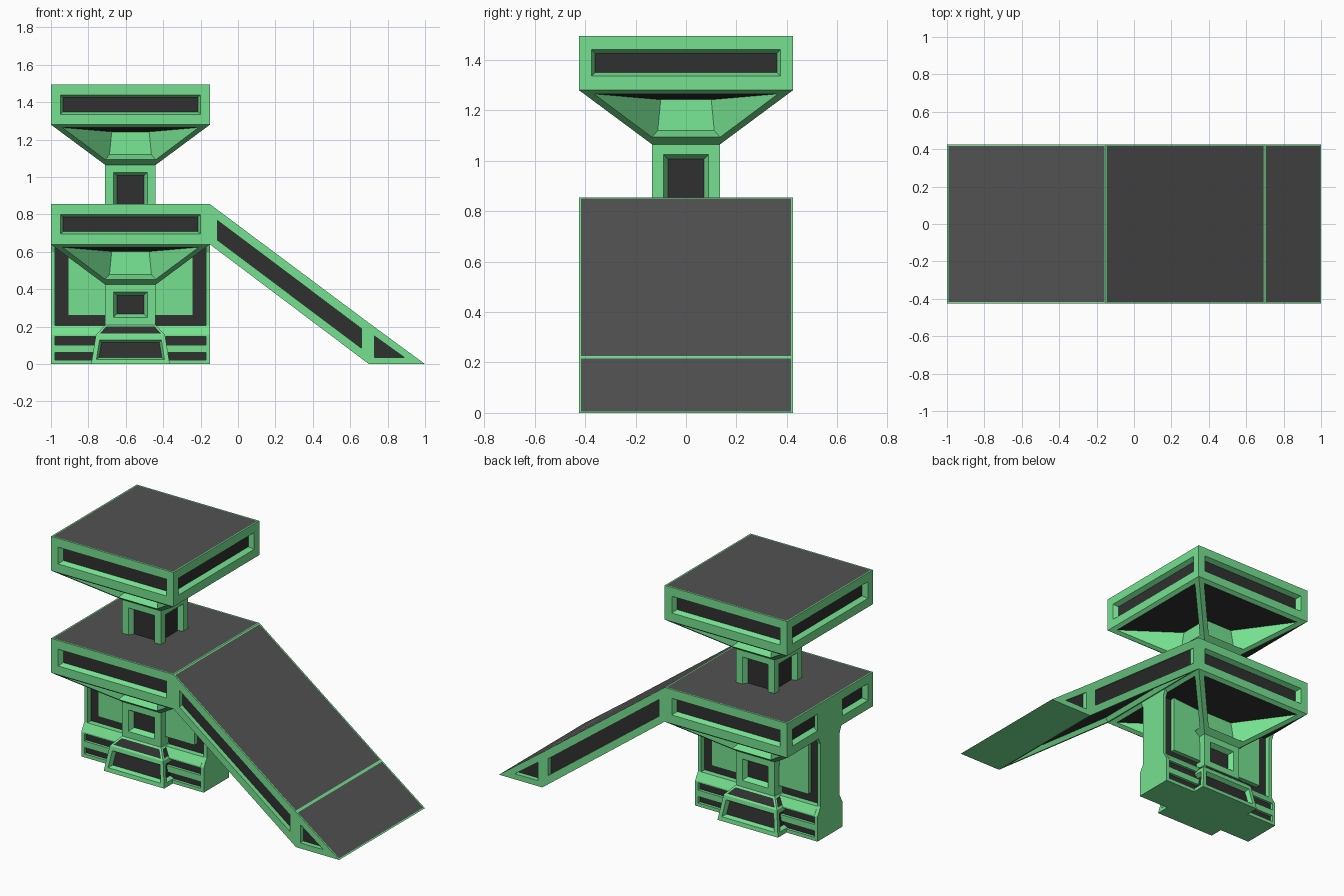
import bpy, bmesh
from math import pi
from mathutils import Vector, Matrix

if "Cube" in bpy.data.objects:
    bpy.data.objects.remove(bpy.data.objects["Cube"])

CX = -0.575          # tower axis
HALF = 0.425         # half width of the decks
GREEN, DARK, LID = 0, 1, 2


def material(name, color):
    m = bpy.data.materials.new(name)
    m.diffuse_color = (*color, 1)
    m.use_nodes = True
    m.node_tree.nodes["Principled BSDF"].inputs["Base Color"].default_value = m.diffuse_color
    return m


MATS = [material("green_frame", (0.18, 0.75, 0.28)),
        material("dark_panel", (0.03, 0.03, 0.03)),
        material("grey_lid", (0.085, 0.085, 0.085))]


def face(bm, pts, mat):
    f = bm.faces.new([bm.verts.new(p) for p in pts])
    f.material_index = mat


def panel(bm, rings, fill, walls=None):
    """Bridge nested rings of points and fill the last one."""
    for r, (a, b) in enumerate(zip(rings, rings[1:])):
        for i in range(len(a)):
            j = (i + 1) % len(a)
            mat = walls[i] if walls and r == 1 else GREEN
            face(bm, [a[i], a[j], b[j], b[i]], mat)
    face(bm, rings[-1], fill)


def inset(ring, t):
    n = len(ring)
    return [p + t * ((ring[i - 1] - p).normalized() + (ring[(i + 1) % n] - p).normalized())
            for i, p in enumerate(ring)]


def lid(bm, pts):
    ring = [Vector(p) for p in pts]
    panel(bm, [ring, inset(ring, 0.008)], LID)


def finish(bm, name):
    bmesh.ops.remove_doubles(bm, verts=bm.verts, dist=0.0005)
    bmesh.ops.recalc_face_normals(bm, faces=bm.faces)
    me = bpy.data.meshes.new(name)
    bm.to_mesh(me)
    bm.free()
    for m in MATS:
        me.materials.append(m)
    ob = bpy.data.objects.new(name, me)
    bpy.context.collection.objects.link(ob)
    return ob


def section(bm, lo, hi, hole, back=None, fill=DARK, walls=None):
    """Four-sided storey between (z, half) lo and hi, each side with a framed hole."""
    (z0, h0), (z1, h1) = lo, hi

    def ring(zl, ul, zh, uh, dl, dh):
        return [(-ul, dl, zl), (ul, dl, zl), (uh, dh, zh), (-uh, dh, zh)]

    def on_face(z):
        return h0 + (h1 - h0) * (z - z0) / (z1 - z0)

    zl, ul, zh, uh = hole
    rings = [ring(z0, h0, z1, h1, h0, h1), ring(zl, ul, zh, uh, on_face(zl), on_face(zh))]
    if back:
        rings.append(ring(*back))
    for k in range(4):
        m = Matrix.Translation((CX, 0, 0)) @ Matrix.Rotation(k * pi / 2, 4, 'Z')
        panel(bm, [[m @ Vector((u, -d, z)) for u, d, z in r] for r in rings], fill, walls)


def square(h, z):
    return [(CX - h, -h, z), (CX + h, -h, z), (CX + h, h, z), (CX - h, h, z)]


def tower(name, b, foot):
    bm = bmesh.new()
    n0 = b + (0.21 if foot else 0.17)
    if foot:
        face(bm, square(0.21, 0), GREEN)
        section(bm, (0, 0.21), (0.155, 0.185), (0.025, 0.182, 0.13, 0.165),
                (0.035, 0.168, 0.115, 0.155, 0.18, 0.165))
        section(bm, (0.155, 0.185), (0.21, 0.135), (0.163, 0.165, 0.2, 0.13))
    else:
        face(bm, square(0.135, n0), GREEN)
    # neck
    zl = b + 0.25 if foot else b + 0.18
    section(bm, (n0, 0.135), (b + 0.425, 0.135), (zl, 0.09, b + 0.385, 0.09),
            (zl + 0.018, 0.072, b + 0.367, 0.072, 0.105, 0.105))
    # flared bracket with deep pockets around the core
    section(bm, (b + 0.425, 0.135), (b + 0.64, HALF), (b + 0.453, 0.135, b + 0.625, 0.365),
            (b + 0.48, 0.112, b + 0.602, 0.1, 0.112, 0.1), GREEN, [GREEN, GREEN, DARK, GREEN])
    # deck
    section(bm, (b + 0.64, HALF), (b + 0.855, HALF), (b + 0.695, 0.375, b + 0.8, 0.375),
            (b + 0.709, 0.36, b + 0.786, 0.36, 0.395, 0.395))
    lid(bm, square(HALF, b + 0.855))
    finish(bm, name)


tower("lower_tower", 0, True)
tower("upper_tower", 0.64, False)


# wall under the lower deck, made of prisms along x with mirrored y-z profiles
def prism(name, x0, x1, half_profile, mat=GREEN):
    bm = bmesh.new()
    prof = half_profile + [(-y, z) for y, z in reversed(half_profile)]
    a, c = [[(x, y, z) for y, z in prof] for x in (x0, x1)]
    face(bm, a, mat)
    for i in range(len(a)):
        j = (i + 1) % len(a)
        face(bm, [a[i], a[j], c[j], c[i]], mat)
    face(bm, c, mat)
    finish(bm, name)


POST = [(0.125, 0), (0.125, 0.155), (0.095, 0.205), (0.095, 0.6), (0.125, 0.67), (0.125, 0.83)]
prism("wall_post_left", -1.0, -0.978, POST)
prism("wall_post_right", -0.172, -0.15, POST)
prism("wall_core", -0.978, -0.172, [(0.06, 0.15), (0.06, 0.66)], DARK)
prism("wall_panel", -0.91, -0.24, [(0.088, 0.26), (0.088, 0.66)])
prism("base_core", -0.978, -0.172, [(0.108, 0.01), (0.108, 0.16)], DARK)
prism("base_rail_low", -0.978, -0.172, [(0.125, 0), (0.125, 0.022)])
prism("base_rail_mid", -0.978, -0.172, [(0.125, 0.062), (0.125, 0.102)])
prism("base_rail_top", -0.978, -0.172, [(0.125, 0.148), (0.125, 0.158), (0.095, 0.205)])


# ramp: sloped beam and end wedge in one shell
bm = bmesh.new()
A, B, C, D, E = (-0.15, 0.855), (-0.15, 0.64), (0.70, 0), (0.70, 0.22), (1, 0)


def across(p, q):
    return [Vector((p[0], -HALF, p[1])), Vector((q[0], -HALF, q[1])),
            Vector((q[0], HALF, q[1])), Vector((p[0], HALF, p[1]))]


sides = [([A, B, C, D], [(-0.11, 0.768), (-0.11, 0.663), (0.66, 0.085), (0.66, 0.19)]),
         ([D, C, E], [(0.73, 0.15), (0.73, 0.035), (0.89, 0.035)])]
for s in (-1, 1):
    for outer, hole in sides:
        panel(bm, [[(x, s * y, z) for x, z in r]
                   for r, y in ((outer, HALF), (hole, HALF), (hole, HALF - 0.03))], DARK)
lid(bm, across(A, D))
lid(bm, across(D, E))
face(bm, across(A, B), GREEN)
face(bm, across(C, E), GREEN)
under = across(B, C)
opening = inset(under, 0.045)
up = Vector((0.64, 0, 0.85)).normalized() * 0.03
panel(bm, [under, opening, [p + up for p in opening]], DARK)
finish(bm, "ramp")
